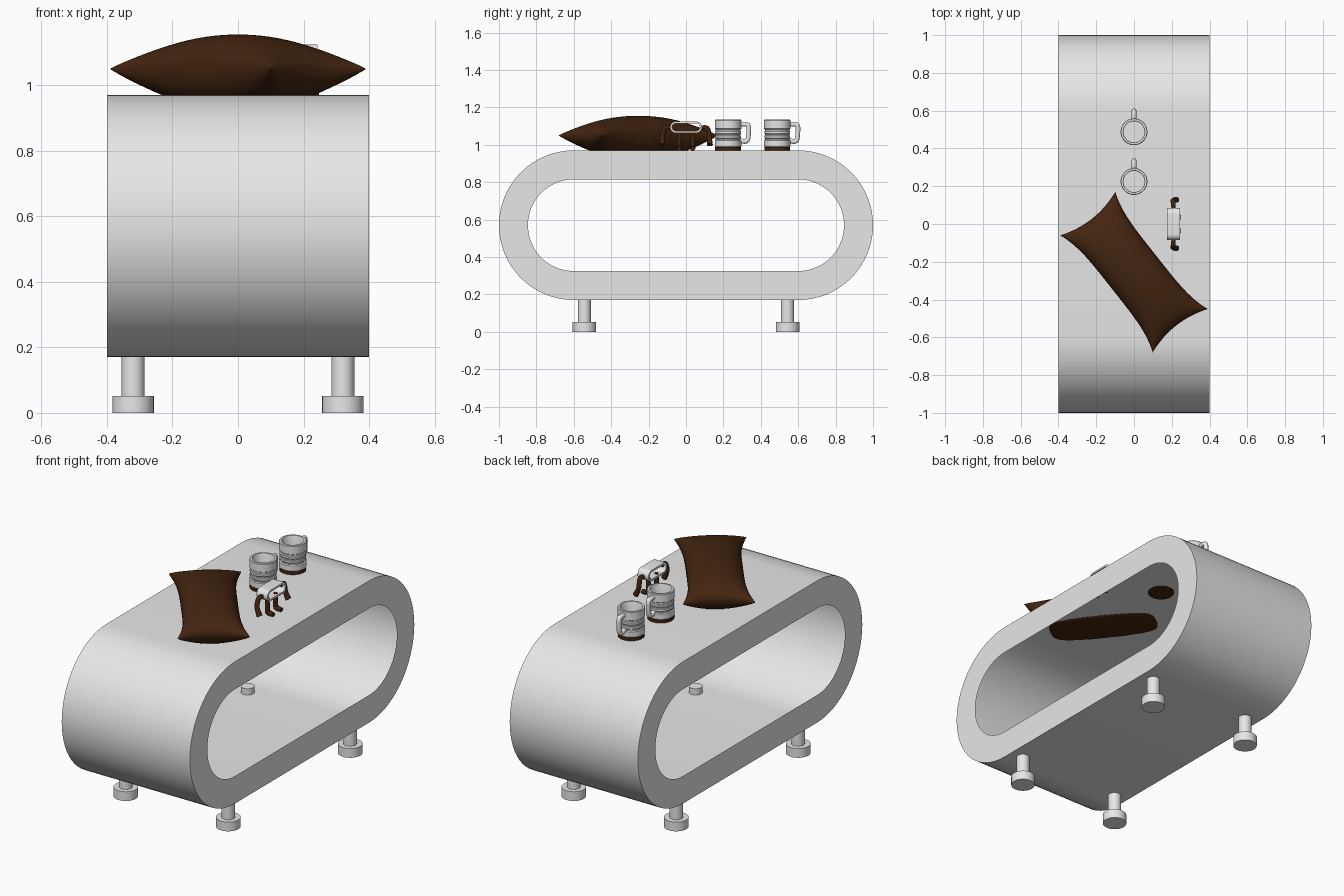
import bpy, bmesh, math
from mathutils import Vector

if "Cube" in bpy.data.objects:
    bpy.data.objects.remove(bpy.data.objects["Cube"])


def material(name, rgb):
    m = bpy.data.materials.new(name)
    m.diffuse_color = (*rgb, 1)
    m.use_nodes = True
    m.node_tree.nodes["Principled BSDF"].inputs["Base Color"].default_value = m.diffuse_color
    return m


GREY = material("light_grey", (0.8, 0.8, 0.8))
BROWN = material("dark_brown", (0.056, 0.018, 0.005))


def finish(name, bm, mat, angle=35, normals=True):
    if normals:
        bmesh.ops.recalc_face_normals(bm, faces=bm.faces[:])
    me = bpy.data.meshes.new(name)
    bm.to_mesh(me)
    bm.free()
    ob = bpy.data.objects.new(name, me)
    bpy.context.collection.objects.link(ob)
    me.materials.append(mat)
    bpy.ops.object.select_all(action='DESELECT')
    ob.select_set(True)
    bpy.context.view_layer.objects.active = ob
    bpy.ops.object.shade_smooth_by_angle(angle=math.radians(angle))
    return ob


def stadium(half_straight, r, seg):
    pts = []
    for side in (1, -1):
        for i in range(seg + 1):
            a = -math.pi / 2 + math.pi * i / seg
            pts.append((side * (half_straight + r * math.cos(a)), side * r * math.sin(a)))
    return pts


def stadium_shell(name, centre, half_w, straight, r_out, r_in, seg):
    """Outer skin plus a flat rim at each open end."""
    bm = bmesh.new()
    loops = []
    for x, r in ((-half_w, r_in), (-half_w, r_out), (half_w, r_out), (half_w, r_in)):
        loops.append([bm.verts.new(Vector((x, y, z)) + Vector(centre))
                      for y, z in stadium(straight, r, seg)])
    n = len(loops[0])
    for a, b in zip(loops, loops[1:]):
        for i in range(n):
            j = (i + 1) % n
            bm.faces.new((a[i], a[j], b[j], b[i]))
    return finish(name, bm, GREY)


def lathe(name, profile, loc, mat, seg=40):
    bm = bmesh.new()
    rings = []
    for r, z in profile:
        if r == 0:
            rings.append([bm.verts.new((loc[0], loc[1], loc[2] + z))])
        else:
            rings.append([bm.verts.new((loc[0] + r * math.cos(2 * math.pi * i / seg),
                                        loc[1] + r * math.sin(2 * math.pi * i / seg),
                                        loc[2] + z)) for i in range(seg)])
    for a, b in zip(rings, rings[1:]):
        for i in range(seg):
            j = (i + 1) % seg
            vs = [a[i % len(a)], a[j % len(a)], b[j % len(b)], b[i % len(b)]]
            bm.faces.new(list(dict.fromkeys(vs)))
    return finish(name, bm, mat)


def tube(name, pts, radii, mat):
    """Smooth round tube through a few points, converted to a mesh."""
    cu = bpy.data.curves.new(name, 'CURVE')
    cu.dimensions = '3D'
    cu.bevel_depth = 1.0
    cu.bevel_resolution = 3
    cu.use_fill_caps = True
    cu.resolution_u = 6
    sp = cu.splines.new('NURBS')
    sp.points.add(len(pts) - 1)
    for p, co, r in zip(sp.points, pts, radii):
        p.co = (*co, 1)
        p.radius = r
    sp.use_endpoint_u = True
    sp.order_u = 3
    ob = bpy.data.objects.new(name, cu)
    bpy.context.collection.objects.link(ob)
    me = bpy.data.meshes.new_from_object(
        ob.evaluated_get(bpy.context.evaluated_depsgraph_get()))
    bpy.data.objects.remove(ob)
    bm = bmesh.new()
    bm.from_mesh(me)
    bpy.data.meshes.remove(me)
    me_ob = finish(name, bm, mat, 50)
    me_ob.data.materials.clear()
    me_ob.data.materials.append(mat)
    for p in me_ob.data.polygons:
        p.material_index = 0
    return me_ob


# Table body
stadium_shell("table_body", (0, 0, 0.57), 0.4, 0.6, 0.4, 0.245, 32)

# Four feet, each a post on a wider pad
for sx, xn in ((-1, "left"), (1, "right")):
    for sy, yn in ((-1, "front"), (1, "back")):
        lathe(f"{yn}_{xn}_foot",
              [(0, 0), (0.063, 0), (0.063, 0.052), (0.035, 0.052), (0.035, 0.205), (0, 0.205)],
              (0.32 * sx, 0.543 * sy, 0), GREY, 32)

# Pillow: two bulged sheets with pinched sides, the lower one flattened on the table
bm = bmesh.new()
N = 36
axis = Vector((-0.62, 0.785, 0)).normalized()
perp = Vector((0.785, 0.62, 0)).normalized()
centre = Vector((0, -0.255, 1.05))
for sign, height in ((1, 0.105), (-1, 0.13)):
    grid = []
    for i in range(N + 1):
        row = []
        for j in range(N + 1):
            u = math.sin(math.pi / 2 * (2 * i / N - 1))
            v = math.sin(math.pi / 2 * (2 * j / N - 1))
            a = u * (0.395 - 0.035 * (1 - v * v))
            b = v * (0.186 - 0.04 * (1 - u ** 4))
            h = height * (max(0, 1 - u * u) * max(0, 1 - v * v)) ** 0.45
            p = centre + axis * a + perp * b
            p.z = max(p.z + sign * h, 0.965)
            row.append(bm.verts.new(p))
        grid.append(row)
    for i in range(N):
        for j in range(N):
            bm.faces.new((grid[i][j], grid[i + 1][j], grid[i + 1][j + 1], grid[i][j + 1]))
bmesh.ops.remove_doubles(bm, verts=bm.verts[:], dist=0.0001)
finish("pillow", bm, BROWN, 60)

# Two mugs with ribbed walls, brown bases and handles
for k, y in (("near", 0.225), ("far", 0.488)):
    lathe(f"{k}_mug_base", [(0, -0.005), (0.069, -0.005), (0.069, 0.018), (0, 0.018)],
          (0, y, 0.97), BROWN)
    lathe(f"{k}_mug_cup",
          [(0.067, 0.018), (0.071, 0.022), (0.071, 0.052), (0.066, 0.056), (0.066, 0.062),
           (0.069, 0.066), (0.069, 0.076), (0.066, 0.08), (0.066, 0.086), (0.069, 0.09),
           (0.069, 0.1), (0.066, 0.104), (0.066, 0.112), (0.071, 0.116), (0.071, 0.16),
           (0.068, 0.164), (0.058, 0.164), (0.056, 0.16), (0.056, 0.03), (0, 0.03)],
          (0, y, 0.97), GREY)
    tube(f"{k}_mug_handle",
         [(0, y + dy, z) for dy, z in ((0.062, 1.108), (0.09, 1.112), (0.112, 1.105),
                                       (0.11, 1.06), (0.106, 1.022), (0.085, 1.015),
                                       (0.062, 1.025))],
         [0.013] * 7, GREY)

# Small figurine: hollow rounded body with brown arms and legs
FX = 0.209
stadium_shell("figurine_body", (FX, 0, 1.094), 0.034, 0.054, 0.031, 0.02, 14)
for s, n in ((-1, "front"), (1, "back")):
    tube(f"figurine_{n}_arm",
         [(FX, s * 0.08, 1.09), (FX, s * 0.112, 1.1), (FX - 0.004, s * 0.125, 1.06),
          (FX, s * 0.126, 1.03), (FX + 0.016, s * 0.128, 1.0)],
         [0.011, 0.013, 0.013, 0.013, 0.016], BROWN)
    tube(f"figurine_{n}_leg",
         [(FX, s * 0.036, 1.066), (FX, s * 0.036, 1.03), (FX, s * 0.036, 0.995),
          (FX + 0.005, s * 0.036, 0.98), (FX + 0.038, s * 0.036, 0.98)],
         [0.011, 0.012, 0.013, 0.015, 0.012], BROWN)
